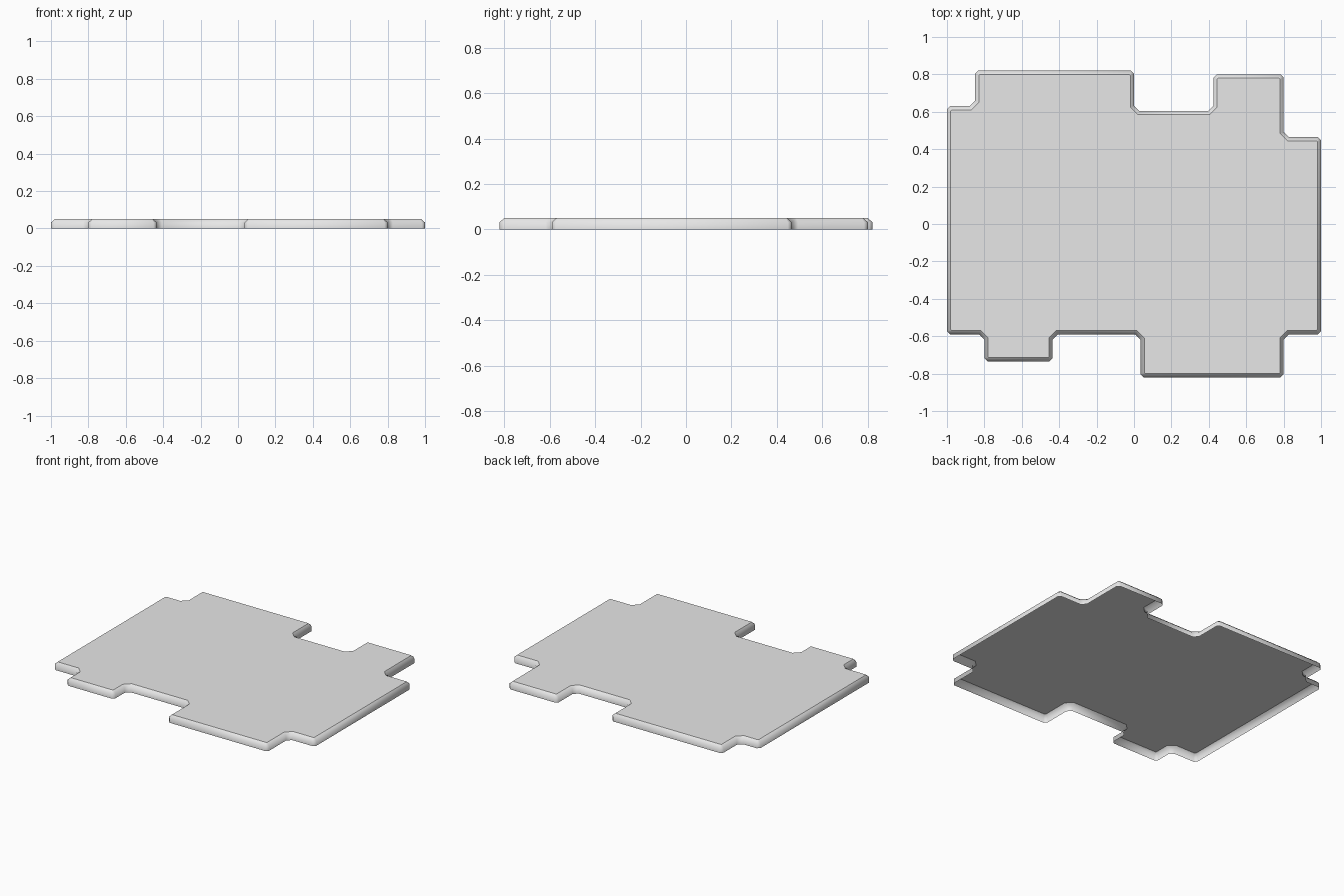
import bpy
import bmesh
import math
from mathutils import Vector

cube = bpy.data.objects.get("Cube")
if cube:
    bpy.data.objects.remove(cube, do_unlink=True)

HEIGHT = 0.05
BEVEL_Z = 0.032      # where the wall turns into the bevel
INSET = 0.02         # bevel width
OUTER_CUT = 0.017    # chamfer on outward corners
INNER_CUT = 0.028    # chamfer on inward corners

# Square-cornered floor outline, counter-clockwise from the front left
corners = [Vector(p) for p in (
    (-1.0, -0.59), (-0.8, -0.59), (-0.8, -0.735), (-0.435, -0.735),
    (-0.435, -0.59), (0.035, -0.59), (0.035, -0.82), (0.8, -0.82),
    (0.8, -0.59), (1.0, -0.59), (1.0, 0.465), (0.8, 0.465),
    (0.8, 0.80), (0.425, 0.80), (0.425, 0.605), (0.0, 0.605),
    (0.0, 0.82), (-0.85, 0.82), (-0.85, 0.63), (-1.0, 0.63))]


def neighbours(points):
    """Each point with its incoming and outgoing directions."""
    for i, p in enumerate(points):
        before = (p - points[i - 1]).normalized()
        after = (points[(i + 1) % len(points)] - p).normalized()
        yield p, before, after


def chamfered(points):
    result = []
    for p, before, after in neighbours(points):
        outward = before.x * after.y - before.y * after.x > 0
        cut = OUTER_CUT if outward else INNER_CUT
        result += [p - before * cut, p + after * cut]
    return result


def inset(points, distance):
    result = []
    for p, before, after in neighbours(points):
        n1 = Vector((-before.y, before.x))
        n2 = Vector((-after.y, after.x))
        result.append(p + (n1 + n2) * distance / (1 + n1.dot(n2)))
    return result


# Shell with walls, bevel and flat top, open underneath
outline = chamfered(corners)
bm = bmesh.new()
rings = [[bm.verts.new((p.x, p.y, z)) for p in ring] for ring, z in (
    (outline, 0), (outline, BEVEL_Z), (inset(outline, INSET), HEIGHT))]
for low, high in zip(rings, rings[1:]):
    for i in range(len(low)):
        j = (i + 1) % len(low)
        bm.faces.new((low[i], low[j], high[j], high[i]))
bm.faces.new(rings[-1])

mesh = bpy.data.meshes.new("floor_slab")
bm.to_mesh(mesh)
bm.free()
slab = bpy.data.objects.new("floor_slab", mesh)
bpy.context.collection.objects.link(slab)

# Plain grey
grey = bpy.data.materials.new("light_grey")
grey.use_nodes = True
colour = (0.8, 0.8, 0.8, 1)
grey.diffuse_color = colour
for node in grey.node_tree.nodes:
    if node.type == "BSDF_PRINCIPLED":
        node.inputs["Base Color"].default_value = colour
mesh.materials.append(grey)

# Rounded-looking walls, flat top
for obj in bpy.context.selected_objects:
    obj.select_set(False)
slab.select_set(True)
bpy.context.view_layer.objects.active = slab
bpy.ops.object.shade_smooth_by_angle(angle=math.radians(60))
for face in mesh.polygons:
    if face.normal.z > 0.99:
        face.use_smooth = False
